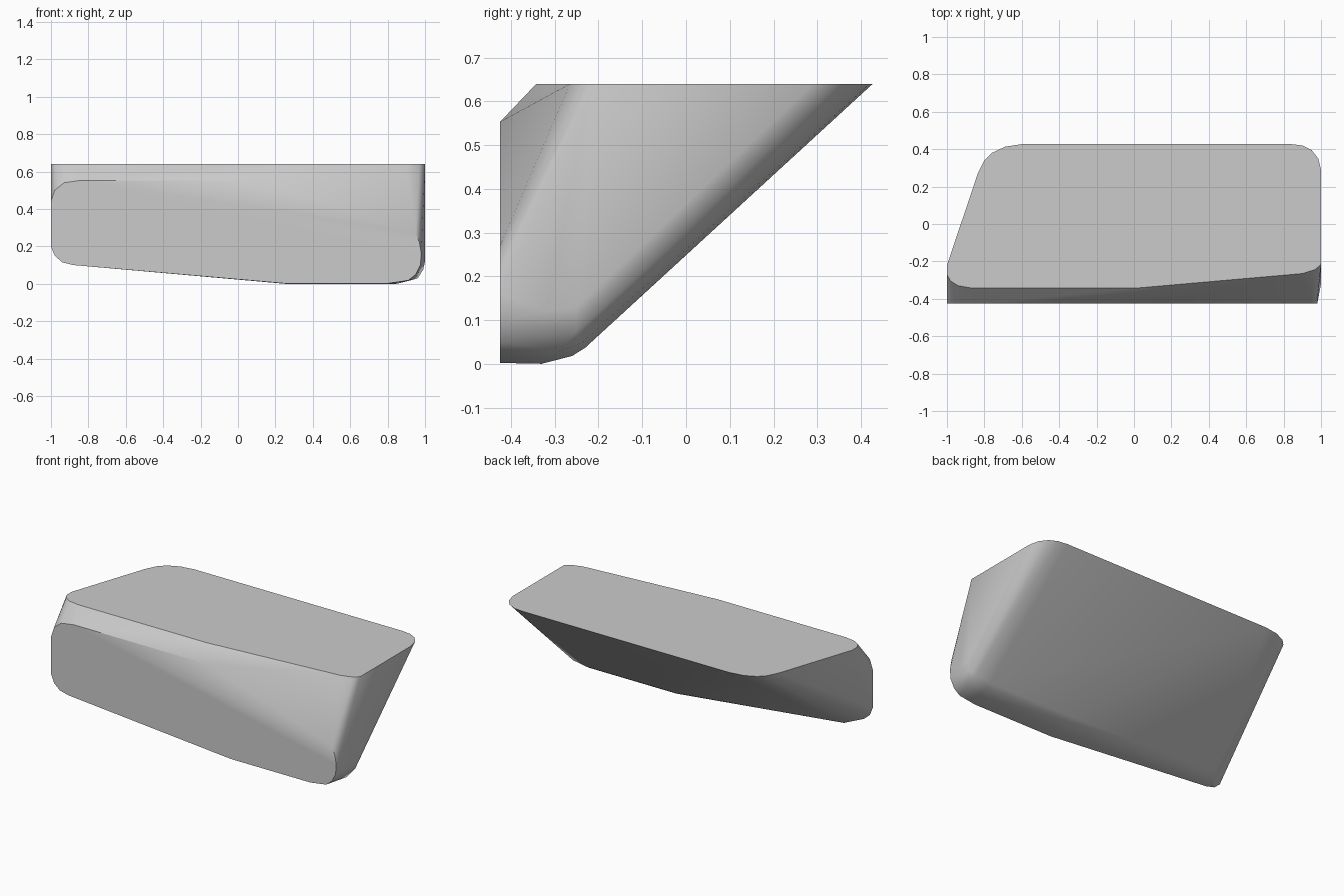
import bpy, bmesh, math

cube = bpy.data.objects.get("Cube")
if cube:
    bpy.data.objects.remove(cube, do_unlink=True)

TOP, FRONT = 0.64, -0.425

# Flat top outline (x, y)
top = [(-1, -.22), (-1, -.27), (-.98, -.305), (-.94, -.33), (-.87, -.342), (.02, -.342),
       (.9, -.265), (.97, -.243), (1, -.215), (1, .29), (.985, .35), (.95, .395),
       (.9, .42), (.84, .427), (-.6, .427), (-.69, .413), (-.76, .38), (-.8, .34), (-.835, .27)]
# Flat front outline (x, z)
front = [(-.84, .553), (.09, .553), (.95, .27), (.97, .22), (.98, .16), (.975, .1),
         (.95, .05), (.91, .018), (.8, .002), (.25, .002), (-.88, .1), (-.94, .115),
         (-.98, .15), (-1, .2), (-1, .44), (-.98, .5), (-.93, .54)]
# Rounded underside, seen along its length: (y, z)
underside = [(-.33, 0), (-.26, .018), (-.23, .037)]
# Rounded lower corner of the side
corner = [(1, -.32, .12), (1, -.25, .13), (.99, -.25, .075), (.96, -.29, .028), (.95, -.235, .05)]

points = [(x, y, TOP) for x, y in top] + [(x, FRONT, z) for x, z in front] + corner
points += [(x, y, z) for x in (.25, .85) for y, z in underside]
points += [(-.86, -.34, .1), (-.84, -.3, .118)]

# Solid wedge body skinned over the outlines
bm = bmesh.new()
for p in points:
    bm.verts.new(p)
hull = bmesh.ops.convex_hull(bm, input=bm.verts)
spare = {g for g in hull["geom_interior"] + hull["geom_unused"] if isinstance(g, bmesh.types.BMVert)}
bmesh.ops.delete(bm, geom=list(spare), context='VERTS')
bmesh.ops.dissolve_limit(bm, angle_limit=math.radians(.5), verts=bm.verts, edges=bm.edges)
bmesh.ops.recalc_face_normals(bm, faces=bm.faces)

mesh = bpy.data.meshes.new("wedge_body")
bm.to_mesh(mesh)
bm.free()
body = bpy.data.objects.new("wedge_body", mesh)
bpy.context.collection.objects.link(body)

# Plain grey finish
grey = bpy.data.materials.new("light_grey")
grey.use_nodes = True
grey.diffuse_color = (.6, .6, .6, 1)
grey.node_tree.nodes["Principled BSDF"].inputs["Base Color"].default_value = (.6, .6, .6, 1)
mesh.materials.append(grey)

bpy.ops.object.select_all(action='DESELECT')
body.select_set(True)
bpy.context.view_layer.objects.active = body
bpy.ops.object.shade_smooth_by_angle(angle=math.radians(30))
